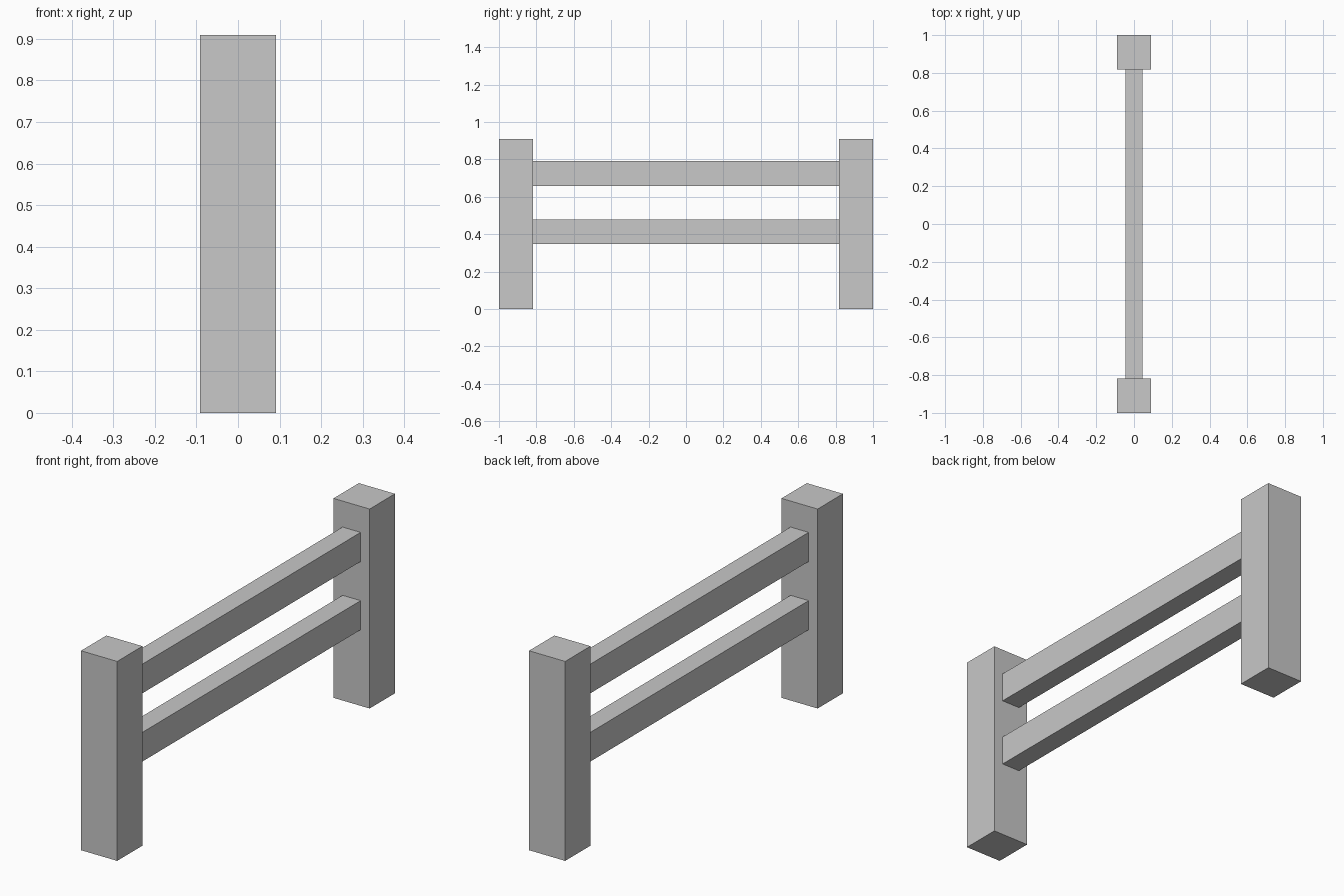
import bpy

if "Cube" in bpy.data.objects:
    bpy.data.objects.remove(bpy.data.objects["Cube"], do_unlink=True)

POST_WIDTH, POST_HEIGHT = 0.182, 0.909
RAIL_WIDTH, RAIL_HEIGHT = 0.091, 0.133
HALF_LENGTH = 1.0

grey = bpy.data.materials.new("plain_grey")
grey.use_nodes = True
colour = (0.58, 0.58, 0.58, 1)
grey.diffuse_color = colour
grey.node_tree.nodes["Principled BSDF"].inputs["Base Color"].default_value = colour


def box(name, size, centre):
    bpy.ops.mesh.primitive_cube_add(size=1, location=centre)
    part = bpy.context.object
    part.name = name
    part.scale = size
    bpy.ops.object.transform_apply(location=False, rotation=False, scale=True)
    part.data.materials.append(grey)
    return part


# Square end posts
for name, side in (("front_post", -1), ("back_post", 1)):
    box(name, (POST_WIDTH, POST_WIDTH, POST_HEIGHT),
        (0, side * (HALF_LENGTH - POST_WIDTH / 2), POST_HEIGHT / 2))

# Horizontal rails spanning between the posts
rail_length = 2 * (HALF_LENGTH - POST_WIDTH)
for name, height in (("lower_rail", 0.413), ("upper_rail", 0.724)):
    box(name, (RAIL_WIDTH, rail_length, RAIL_HEIGHT), (0, 0, height))
